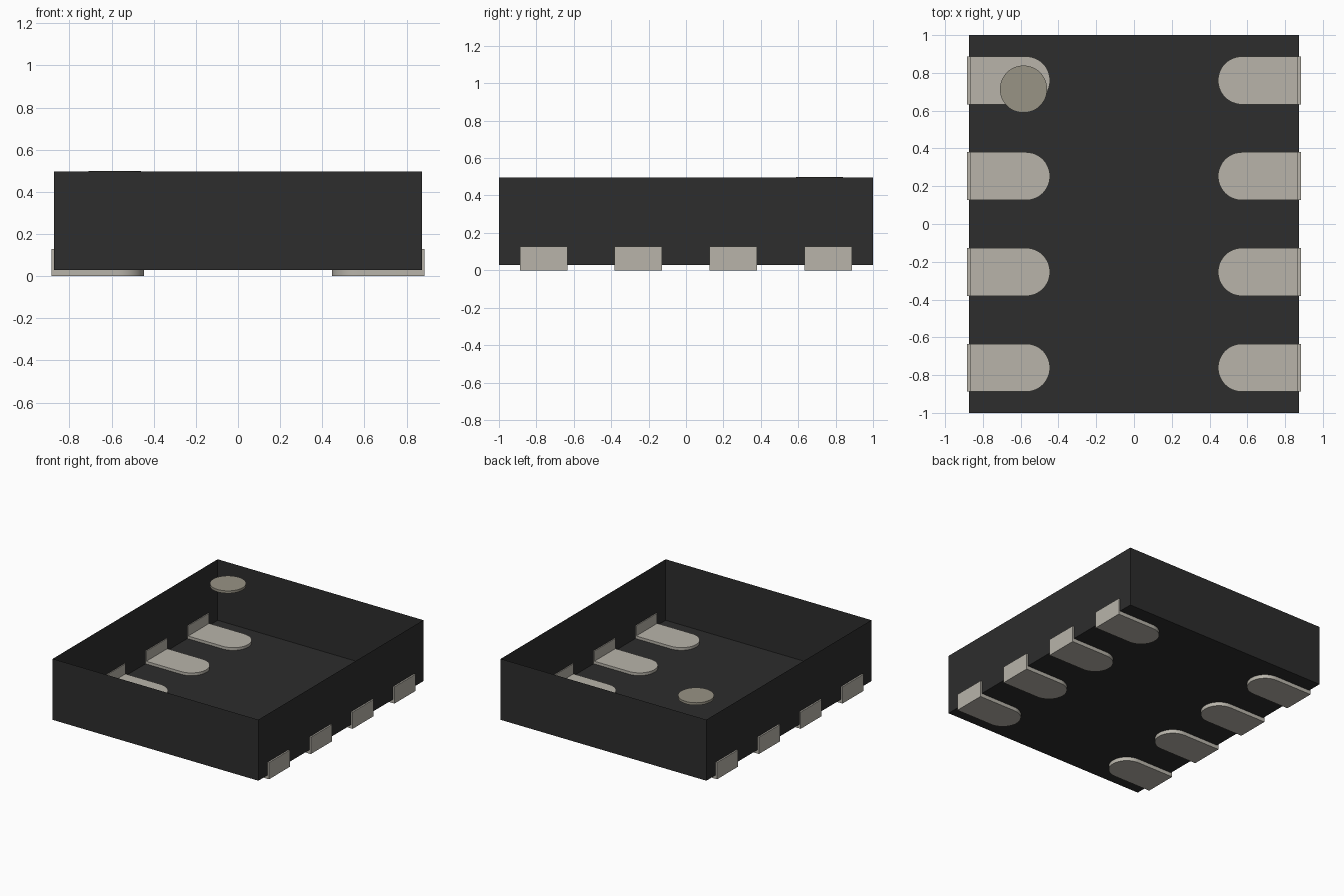
import bpy, bmesh, math

cube = bpy.data.objects.get("Cube")
if cube:
    bpy.data.objects.remove(cube, do_unlink=True)


def material(name, rgb):
    m = bpy.data.materials.new(name)
    m.use_nodes = True
    m.diffuse_color = (*rgb, 1)
    m.node_tree.nodes["Principled BSDF"].inputs["Base Color"].default_value = (*rgb, 1)
    return m


black = material("black_plastic", (0.026, 0.026, 0.026))
metal = material("pale_metal", (0.479, 0.456, 0.402))
mark = material("marker_beige", (0.314, 0.292, 0.235))


def finish(name, bm, mat):
    bmesh.ops.recalc_face_normals(bm, faces=bm.faces)
    me = bpy.data.meshes.new(name)
    bm.to_mesh(me)
    bm.free()
    me.materials.append(mat)
    ob = bpy.data.objects.new(name, me)
    bpy.context.collection.objects.link(ob)
    return ob


def prism(bm, outline, z0, z1):
    """Closed prism from an xy outline."""
    base = bm.faces.new([bm.verts.new((x, y, z0)) for x, y in outline])
    top = bmesh.ops.extrude_face_region(bm, geom=[base])["geom"]
    for v in top:
        if isinstance(v, bmesh.types.BMVert):
            v.co.z = z1


def smooth(ob):
    bpy.ops.object.select_all(action='DESELECT')
    ob.select_set(True)
    bpy.context.view_layer.objects.active = ob
    bpy.ops.object.shade_smooth_by_angle(angle=math.radians(30))


# Package body: thin-walled box, open at the top
HX, HY, Z0, Z1 = 0.873, 1.0, 0.029, 0.497
bm = bmesh.new()
prism(bm, [(-HX, -HY), (HX, -HY), (HX, HY), (-HX, HY)], Z0, Z1)
bm.faces.ensure_lookup_table()
bmesh.ops.recalc_face_normals(bm, faces=bm.faces)
lid = [f for f in bm.faces if f.calc_center_median().z > Z1 - 0.001]
bmesh.ops.delete(bm, geom=lid, context='FACES_ONLY')
me = bpy.data.meshes.new("package_body")
bm.to_mesh(me)
bm.free()
me.materials.append(black)
bpy.context.collection.objects.link(bpy.data.objects.new("package_body", me))

# Terminals: rounded foot plus an upright plate at the package wall
OUT, TIP, R, FOOT, TALL, INNER = 0.885, 0.445, 0.127, 0.05, 0.128, 0.866


def terminal(name, side, yc):
    arc = [(TIP + R - R * math.cos(a), yc + R * math.sin(a))
           for a in (math.pi * (i / 24 - 0.5) for i in range(25))]
    foot = [(OUT, yc - R)] + arc + [(OUT, yc + R)]
    plate = [(INNER, yc - R), (OUT, yc - R), (OUT, yc + R), (INNER, yc + R)]
    bm = bmesh.new()
    prism(bm, [(side * x, y) for x, y in foot], 0, FOOT)
    prism(bm, [(side * x, y) for x, y in plate], FOOT, TALL)
    smooth(finish(name, bm, metal))


for label, side in (("left", 1), ("right", -1)):
    for i in range(4):
        terminal(f"{label}_terminal_{i + 1}", side, 0.76 - i * 0.507)

# Orientation marker: thin disc level with the top rim
bm = bmesh.new()
prism(bm, [(-0.585 + 0.125 * math.cos(a), 0.714 + 0.125 * math.sin(a))
           for a in (math.tau * i / 48 for i in range(48))], 0.48, 0.499)
smooth(finish("orientation_marker", bm, mark))
